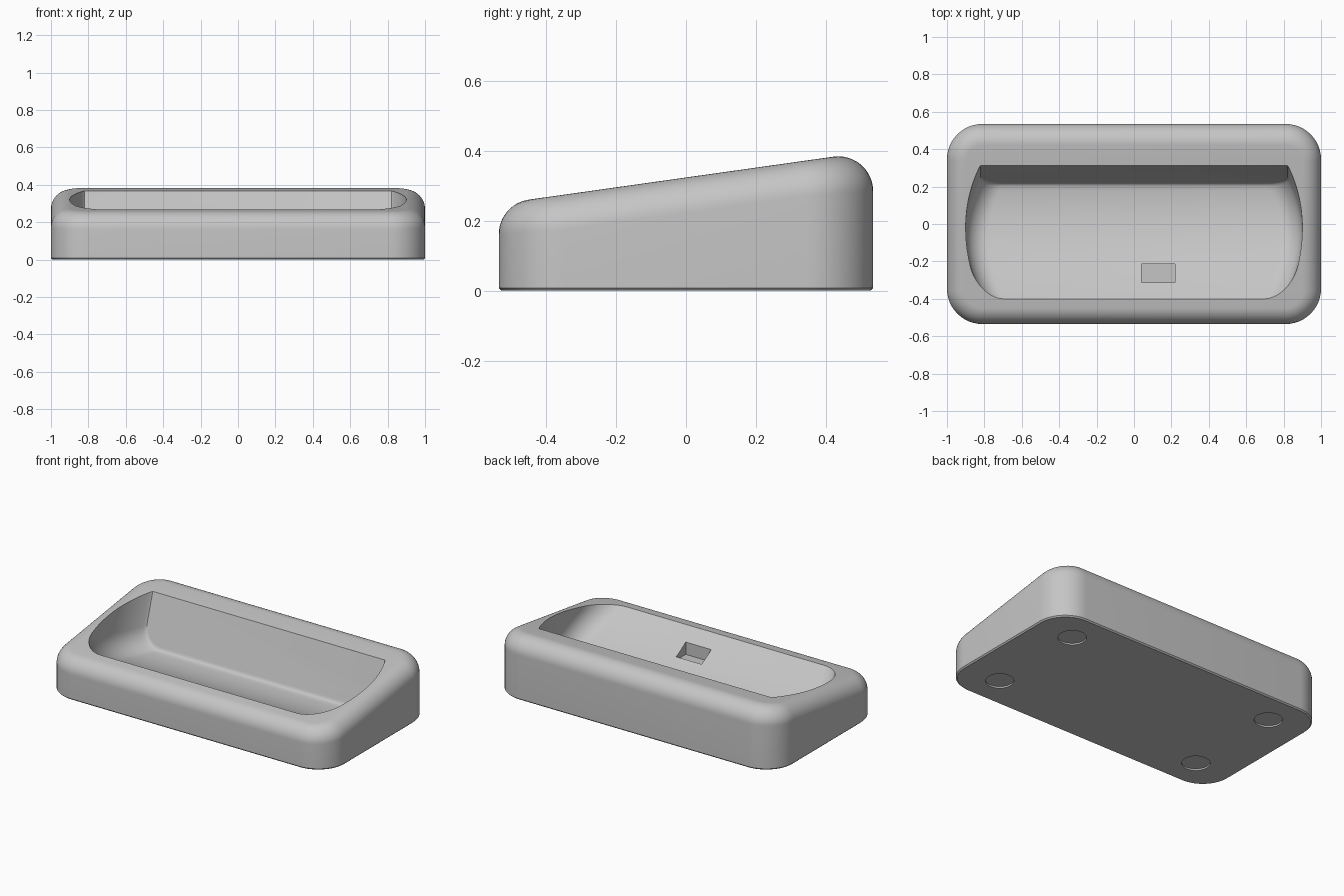
import bpy, bmesh, math
from mathutils import Vector

if "Cube" in bpy.data.objects:
    bpy.data.objects.remove(bpy.data.objects["Cube"])

grey = bpy.data.materials.new("plain grey")
grey.diffuse_color = (0.56, 0.56, 0.56, 1)
grey.use_nodes = True
grey.node_tree.nodes["Principled BSDF"].inputs["Base Color"].default_value = grey.diffuse_color

HX, HY, CORNER = 1.0, 0.535, 0.19      # half width, half depth, plan corner radius
RIM = 0.1                              # rolling radius of the top edge
SLOPE = 0.141                          # rise of the top face


def make_object(name, bm):
    bmesh.ops.recalc_face_normals(bm, faces=bm.faces)
    mesh = bpy.data.meshes.new(name)
    bm.to_mesh(mesh)
    bm.free()
    mesh.materials.append(grey)
    obj = bpy.data.objects.new(name, mesh)
    bpy.context.collection.objects.link(obj)
    return obj


def loft(rings):
    """Skin a list of equal-length closed rings and cap both ends."""
    bm = bmesh.new()
    loops = [[bm.verts.new(p) for p in ring] for ring in rings]
    for a, b in zip(loops, loops[1:]):
        for i in range(len(a)):
            j = (i + 1) % len(a)
            bm.faces.new((a[i], a[j], b[j], b[i]))
    bm.faces.new(loops[0])
    bm.faces.new(loops[-1])
    return bm


def rounded_rect(inset, seg=12):
    """Points of the plan outline, each with its outward direction."""
    pts = []
    for k, (sx, sy) in enumerate([(1, 1), (-1, 1), (-1, -1), (1, -1)]):
        for i in range(seg + 1):
            a = math.pi / 2 * (k + i / seg)
            n = Vector((math.cos(a), math.sin(a), 0))
            c = Vector((sx * (HX - CORNER), sy * (HY - CORNER), 0))
            pts.append((c + n * (CORNER - inset), n))
    return pts


def top_z(y):
    return 0.26 + SLOPE * (y + 0.45)


# Body: rounded block, tiny bottom chamfer, ball-rounded rim on a sloping top
up = Vector((0, -SLOPE, 1)).normalized()
rings = [[p for p, n in rounded_rect(0.008)],
         [p + Vector((0, 0, 0.008)) for p, n in rounded_rect(0)]]
STEPS = 12
for k in range(STEPS + 1):
    ring = []
    for p, n in rounded_rect(RIM):
        centre = Vector((p.x, p.y, top_z(p.y) - RIM / up.z))
        ring.append(centre + RIM * n.slerp(up, k / STEPS))
    rings.append(ring)
body = make_object("dock_body", loft(rings))

# Cradle cutter: U-shaped sections, leaning like the back wall, run along the curved floor
floor = []
for i in range(29):
    u = -0.08 + 0.68 * i / 28
    floor.append((u - 0.4, 0.267 - 0.78 * u + 0.708 * u * u))
floor += [(0.211, 0.058), (0.218, 0.066), (0.222, 0.078)]
FILLET, LEAN, TALL = 0.12, 0.31, 0.5
rings = []
for s, z in floor:
    e = 0.9 - 0.08 * ((s + 0.09) / 0.31) ** 2     # bowed ends
    half = [(e, TALL)]
    for i in range(11):
        a = math.pi / 2 * i / 10
        half.append((e - FILLET + FILLET * math.cos(a), FILLET - FILLET * math.sin(a)))
    section = half + [(-x, v) for x, v in reversed(half)]
    rings.append([(x, s + LEAN * v, z + v) for x, v in section])
cutters = [make_object("cradle_cutter", loft(rings))]

# Connector slot cutter in the cradle floor
slot = [(0.04, -0.312), (0.22, -0.312), (0.22, -0.215), (0.04, -0.215)]
cutters.append(make_object("slot_cutter", loft(
    [[(x, y, z) for x, y in slot] for z in (0.125, 0.5)])))

# Four shallow round foot recesses underneath
for sx in (-1, 1):
    for sy in (-1, 1):
        circle = [(sx * 0.742 + 0.083 * math.cos(math.tau * i / 40),
                   sy * 0.327 + 0.083 * math.sin(math.tau * i / 40)) for i in range(40)]
        cutters.append(make_object("foot_recess_cutter", loft(
            [[(x, y, z) for x, y in circle] for z in (-0.05, 0.01)])))

# Cut the cavities, then drop the cutters
for c in cutters:
    c.hide_render = True
    mod = body.modifiers.new(c.name, 'BOOLEAN')
    mod.operation = 'DIFFERENCE'
    mod.solver = 'EXACT'
    mod.object = c
bpy.context.view_layer.update()
cut = bpy.data.meshes.new_from_object(
    body.evaluated_get(bpy.context.evaluated_depsgraph_get()))
body.modifiers.clear()
body.data = cut
for c in cutters:
    bpy.data.objects.remove(c)

bpy.ops.object.select_all(action='DESELECT')
body.select_set(True)
bpy.context.view_layer.objects.active = body
bpy.ops.object.shade_smooth_by_angle(angle=math.radians(32))
